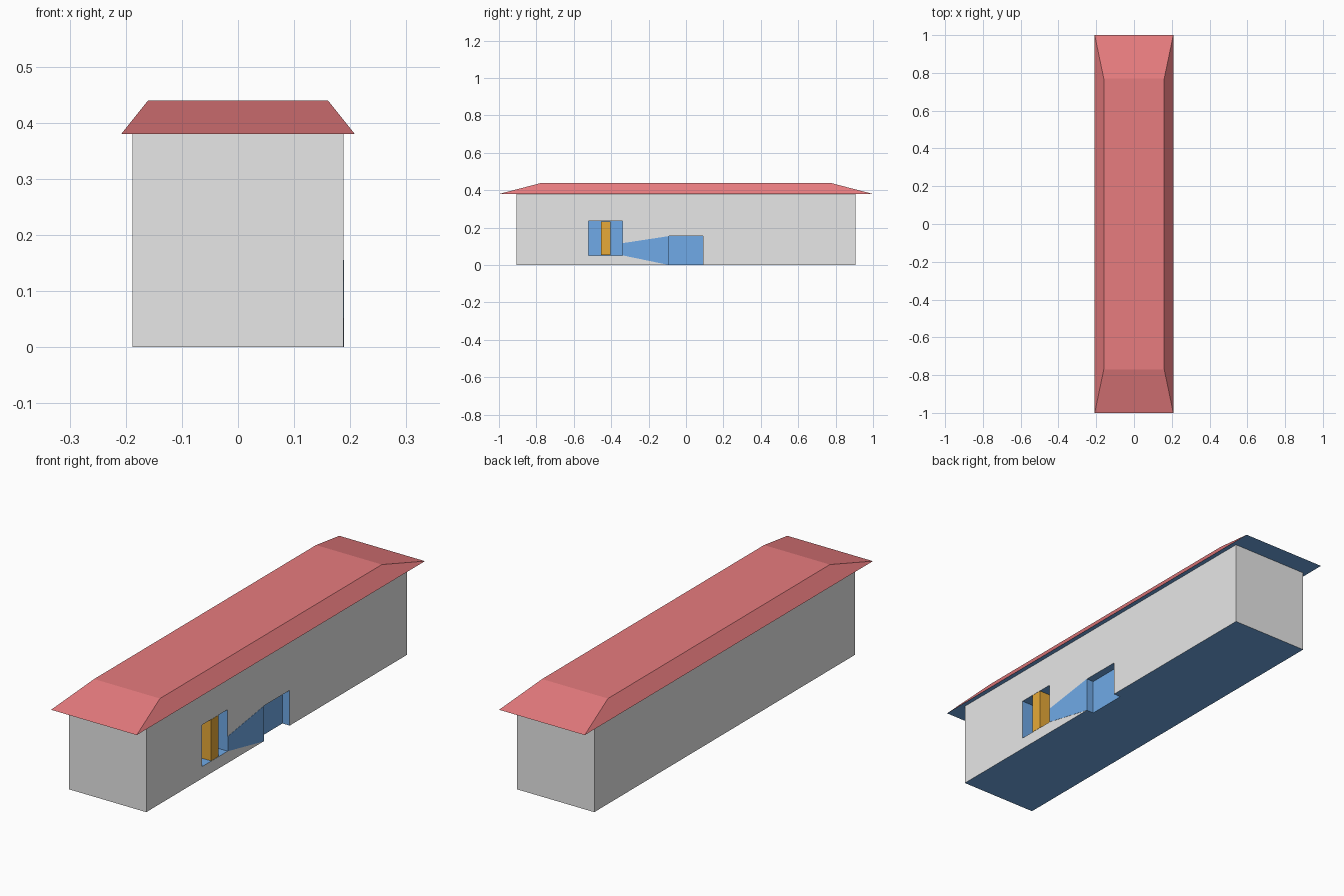
import bpy, bmesh

cube = bpy.data.objects.get("Cube")
if cube:
    bpy.data.objects.remove(cube, do_unlink=True)


def material(name, rgb):
    m = bpy.data.materials.new(name)
    m.use_nodes = True
    m.diffuse_color = (*rgb, 1)
    m.node_tree.nodes["Principled BSDF"].inputs["Base Color"].default_value = (*rgb, 1)
    return m


GREY = material("wall grey", (0.8, 0.8, 0.8))
RED = material("roof red", (0.8, 0.2, 0.21))
BLUE = material("trim blue", (0.16, 0.4, 0.8))
ORANGE = material("pillar orange", (0.8, 0.4, 0.04))

WALL_X, WALL_Y, WALL_Z = 0.188, 0.905, 0.38


def loft(name, bottom, top, *mats):
    """Solid between two matching loops of points."""
    bm = bmesh.new()
    a = [bm.verts.new(p) for p in bottom]
    b = [bm.verts.new(p) for p in top]
    n = len(a)
    bm.faces.new(a[::-1])
    bm.faces.new(b)
    for i in range(n):
        j = (i + 1) % n
        bm.faces.new((a[i], a[j], b[j], b[i]))
    bmesh.ops.recalc_face_normals(bm, faces=bm.faces)
    mesh = bpy.data.meshes.new(name)
    bm.to_mesh(mesh)
    bm.free()
    for m in mats:
        mesh.materials.append(m)
    obj = bpy.data.objects.new(name, mesh)
    bpy.context.collection.objects.link(obj)
    return obj


def rect(x0, x1, y0, y1, z):
    return [(x0, y0, z), (x1, y0, z), (x1, y1, z), (x0, y1, z)]


def box(name, x, y, z, *mats):
    return loft(name, rect(*x, *y, z[0]), rect(*x, *y, z[1]), *mats)


# Long walls with a window recess and a doorway open at the bottom
walls = box("walls", (-WALL_X, WALL_X), (-WALL_Y, WALL_Y), (0, WALL_Z), GREY, BLUE)
recesses = [
    ("window_cutter", 0.06, (-0.52, -0.34), (0.052, 0.235)),
    ("door_cutter", 0.035, (-0.09, 0.09), (-0.1, 0.155)),
]
cutters = []
for name, depth, y, z in recesses:
    cutter = box(name, (WALL_X - depth, WALL_X + 0.1), y, z, GREY)
    cutter.hide_render = True
    cutters.append(cutter)
    mod = walls.modifiers.new(name, "BOOLEAN")
    mod.operation = "DIFFERENCE"
    mod.solver = "EXACT"
    mod.object = cutter
bpy.context.view_layer.update()
cut = bpy.data.meshes.new_from_object(
    walls.evaluated_get(bpy.context.evaluated_depsgraph_get()))
walls.modifiers.clear()
walls.data = cut
for cutter in cutters:
    bpy.data.objects.remove(cutter, do_unlink=True)

# Outer walls stay grey; recess faces and the floor are blue
cut.materials.clear()
cut.materials.append(GREY)
cut.materials.append(BLUE)
for f in cut.polygons:
    outer = abs(f.center.x) > WALL_X - 0.001 or abs(f.center.y) > WALL_Y - 0.001
    flat = abs(f.normal.z) > 0.5
    f.material_index = 0 if outer and not flat else 1

# Pillar in the middle of the window
box("window_pillar", (WALL_X - 0.06, WALL_X), (-0.455, -0.403), (0.053, 0.234), ORANGE)

# Flat tapered panel between window and doorway
panel = [(-0.34, 0.052), (-0.09, 0.0), (-0.09, 0.155), (-0.34, 0.117)]
loft("tapered_panel", [(WALL_X - 0.001, y, z) for y, z in panel],
     [(WALL_X + 0.001, y, z) for y, z in panel], BLUE)

# Hipped roof with a flat top and a blue underside
roof = loft("roof", rect(-0.208, 0.208, -1, 1, WALL_Z),
            rect(-0.16, 0.16, -0.77, 0.77, 0.44), RED, BLUE)
for f in roof.data.polygons:
    f.material_index = 1 if f.normal.z < -0.5 else 0
